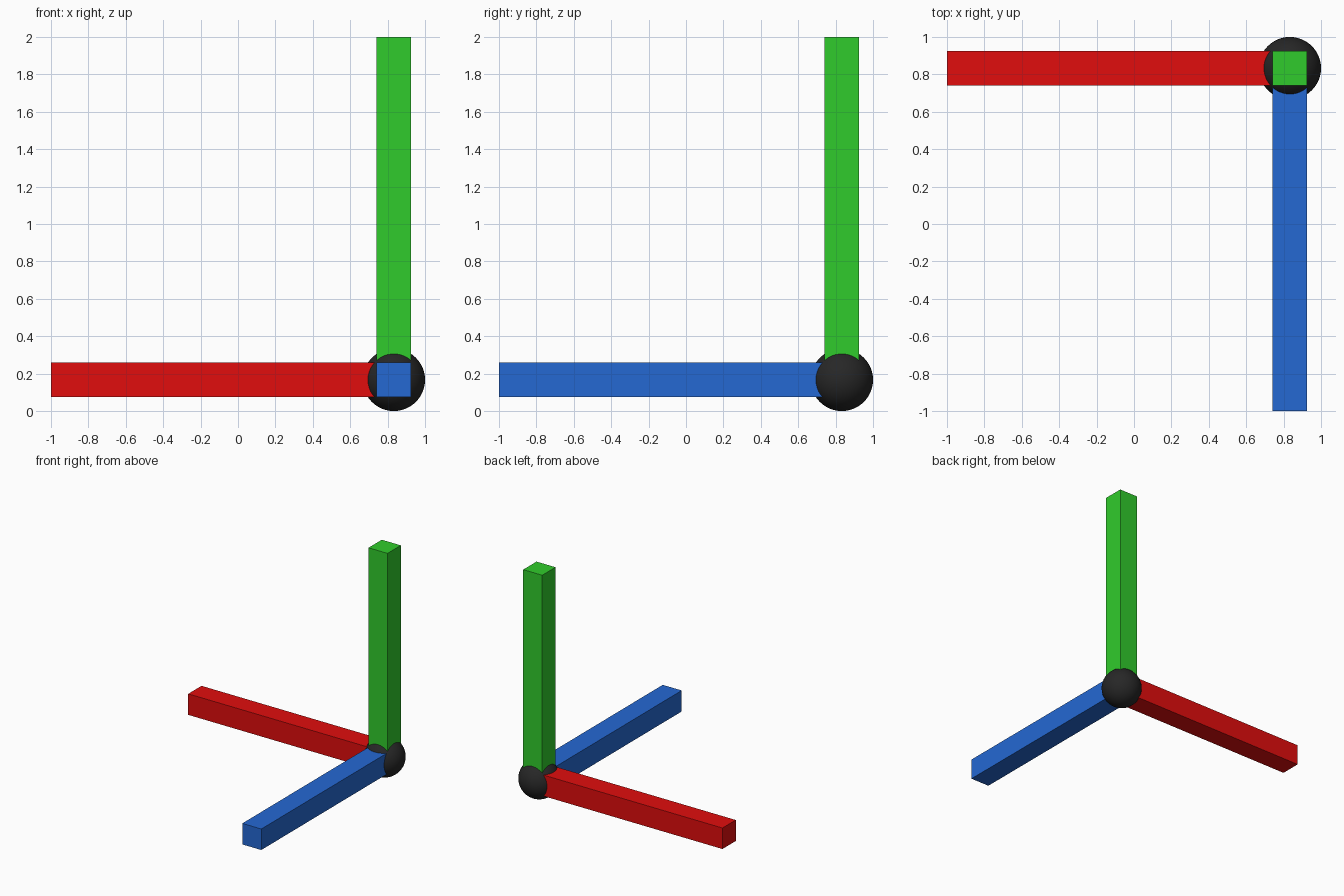
import bpy
import math
from mathutils import Vector

if "Cube" in bpy.data.objects:
    bpy.data.objects.remove(bpy.data.objects["Cube"])

L = 11 / 6               # bar length from the hub centre
W = L / 10               # bar thickness
R = L / 11               # hub radius
HUB = Vector((1 - R, 1 - R, R))


def paint(obj, name, rgb):
    mat = bpy.data.materials.new(name)
    mat.diffuse_color = (*rgb, 1)
    mat.use_nodes = True
    mat.node_tree.nodes["Principled BSDF"].inputs["Base Color"].default_value = mat.diffuse_color
    obj.data.materials.append(mat)


def bar(name, direction, rgb):
    """Square bar running from the hub centre along one axis."""
    d = Vector(direction)
    bpy.ops.mesh.primitive_cube_add(size=1, location=HUB + d * L / 2)
    obj = bpy.context.object
    obj.name = name
    obj.scale = [L if c else W for c in d]
    bpy.ops.object.transform_apply(location=False, rotation=False, scale=True)
    paint(obj, name + "_paint", rgb)


# Three axis bars
bar("red_bar", (-1, 0, 0), (0.75, 0.004, 0.004))
bar("blue_bar", (0, -1, 0), (0.018, 0.14, 0.65))
bar("green_bar", (0, 0, 1), (0.03, 0.6, 0.025))

# Round hub at the corner
bpy.ops.mesh.primitive_uv_sphere_add(segments=48, ring_count=24, radius=R, location=HUB)
hub = bpy.context.object
hub.name = "hub_ball"
bpy.ops.object.shade_smooth_by_angle(angle=math.radians(40))
paint(hub, "black_paint", (0.02, 0.02, 0.02))
